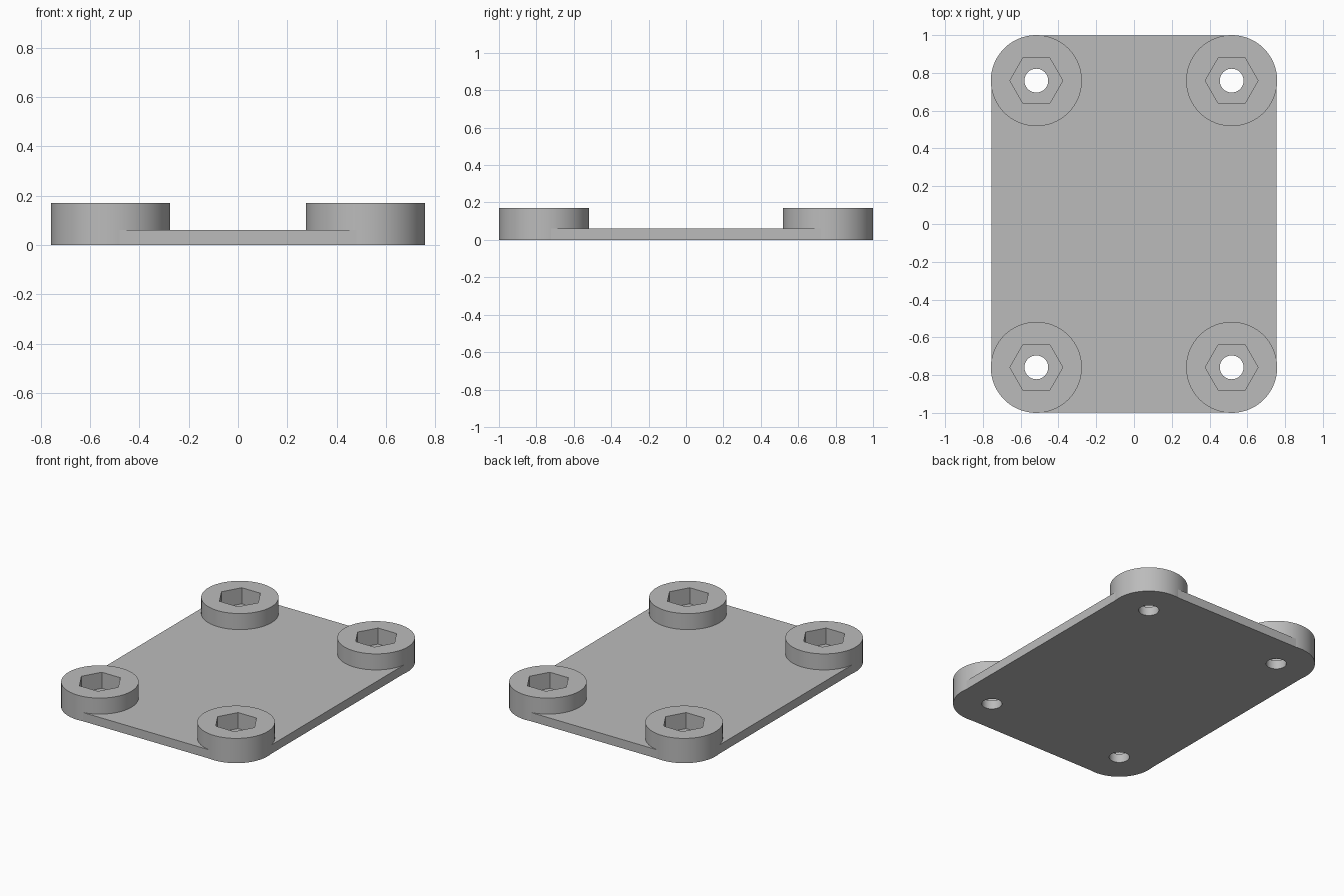
import bpy
import bmesh
from math import radians, cos, sin

cube = bpy.data.objects.get("Cube")
if cube:
    bpy.data.objects.remove(cube, do_unlink=True)

BOSS_X, BOSS_Y = 0.517, 0.759      # boss centres
BOSS_R, HEX_R, HOLE_R = 0.241, 0.14, 0.063
BOSS_H, PLATE_H = 0.17, 0.06
TUCK = 0.003                       # plate edge sits just inside the bosses
SEGMENTS = 72

grey = bpy.data.materials.new("plain grey")
grey.use_nodes = True
grey.diffuse_color = (0.5, 0.5, 0.5, 1)
grey.node_tree.nodes["Principled BSDF"].inputs["Base Color"].default_value = grey.diffuse_color


def finish(bm, name):
    bmesh.ops.recalc_face_normals(bm, faces=bm.faces)
    mesh = bpy.data.meshes.new(name)
    bm.to_mesh(mesh)
    bm.free()
    mesh.materials.append(grey)
    obj = bpy.data.objects.new(name, mesh)
    bpy.context.collection.objects.link(obj)
    bpy.ops.object.select_all(action='DESELECT')
    obj.select_set(True)
    bpy.context.view_layer.objects.active = obj
    bpy.ops.object.shade_smooth_by_angle(angle=radians(30))
    return obj


def ring_radius(radius, degrees, hexagonal):
    if hexagonal:
        return radius * cos(radians(30)) / cos(radians(degrees % 60 - 30))
    return radius


def boss(name, x, y):
    # Closed loop of rings: outer wall, rim, hexagonal pocket, screw hole
    profile = [(BOSS_R, 0, False), (BOSS_R, BOSS_H, False),
               (HEX_R, BOSS_H, True), (HEX_R, PLATE_H, True),
               (HOLE_R, PLATE_H, False), (HOLE_R, 0, False)]
    bm = bmesh.new()
    rings = []
    for radius, z, hexagonal in profile:
        ring = []
        for i in range(SEGMENTS):
            deg = i * 360 / SEGMENTS
            r = ring_radius(radius, deg, hexagonal)
            ring.append(bm.verts.new((r * cos(radians(deg)), r * sin(radians(deg)), z)))
        rings.append(ring)
    for k, a in enumerate(rings):
        b = rings[(k + 1) % len(rings)]
        for i in range(SEGMENTS):
            j = (i + 1) % SEGMENTS
            bm.faces.new((a[i], a[j], b[j], b[i]))
    obj = finish(bm, name)
    obj.location = (x, y, 0)


def base_plate():
    # Rectangle whose corners are scooped out around each boss
    r = BOSS_R - TUCK
    corners = [(1, 1, 0), (1, -1, -90), (-1, -1, -180), (-1, 1, -270)]
    bm = bmesh.new()
    outline = []
    for sx, sy, turn in corners:
        # each scoop runs round the inner three quarters of its boss
        for step in range(0, 271, 5):
            a = radians(turn + 90 + step)
            outline.append(bm.verts.new((sx * BOSS_X + r * cos(a), sy * BOSS_Y + r * sin(a), 0)))
    face = bm.faces.new(outline)
    result = bmesh.ops.extrude_face_region(bm, geom=[face])
    top = [v for v in result["geom"] if isinstance(v, bmesh.types.BMVert)]
    bmesh.ops.translate(bm, verts=top, vec=(0, 0, PLATE_H))
    finish(bm, "base_plate")


base_plate()
for sy, end in ((-1, "front"), (1, "back")):
    for sx, side in ((1, "left"), (-1, "right")):
        boss(f"{end}_{side}_boss", sx * BOSS_X, sy * BOSS_Y)
